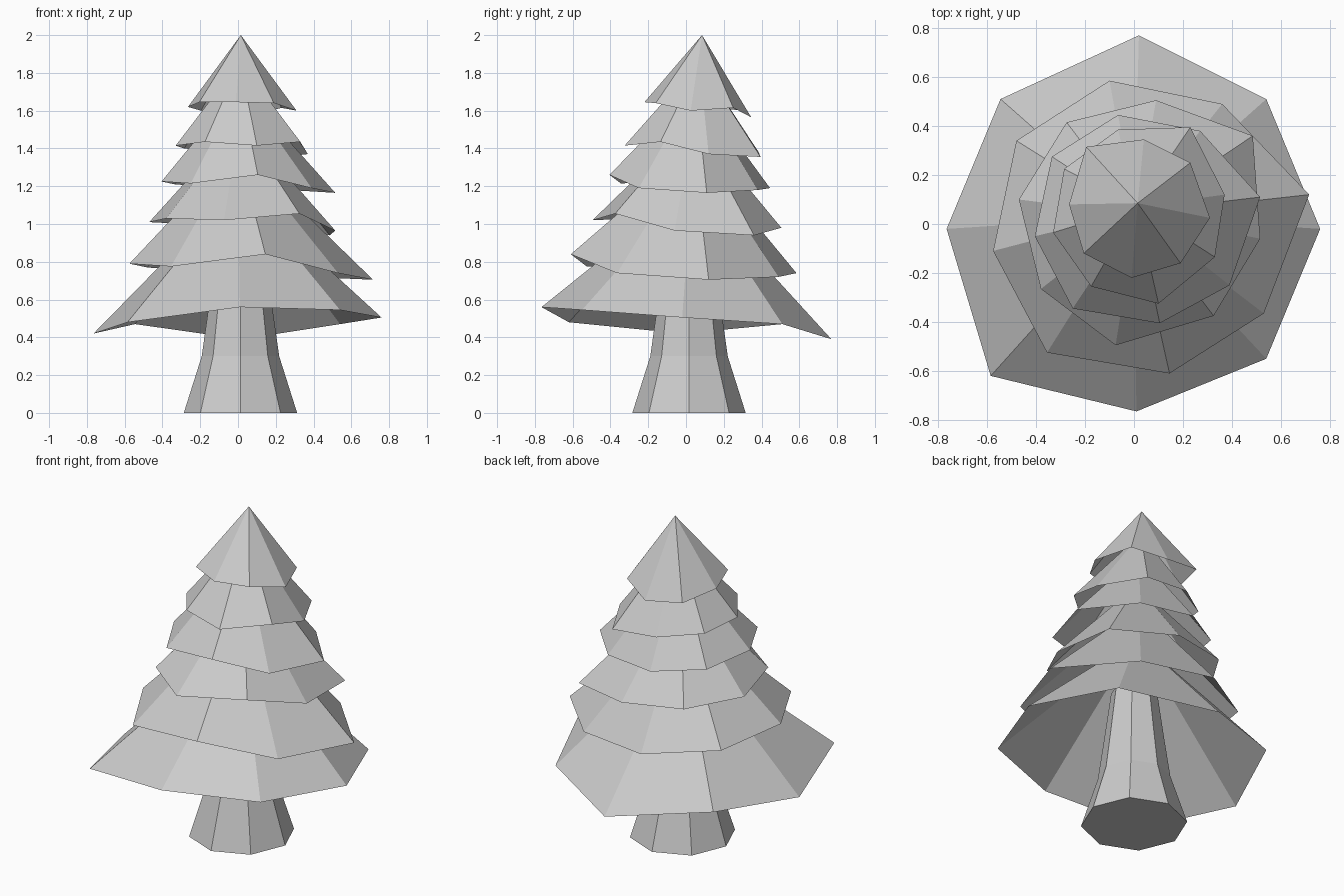
import bpy, bmesh, math

grey = bpy.data.materials.new("plain grey")
grey.diffuse_color = (0.6, 0.6, 0.6, 1)


def finish(bm, name):
    me = bpy.data.meshes.new(name)
    bm.to_mesh(me)
    bm.free()
    me.materials.append(grey)
    bpy.context.collection.objects.link(bpy.data.objects.new(name, me))


def tier(name, apex, rim):
    """Open, uneven eight-sided cone; rim runs clockwise from the back."""
    bm = bmesh.new()
    top = bm.verts.new(apex)
    ring = [bm.verts.new(p) for p in rim]
    for i, v in enumerate(ring):
        bm.faces.new((top, ring[(i + 1) % len(ring)], v))
    finish(bm, name)


# Trunk: flared eight-sided column
bm = bmesh.new()
rings = []
for z, r in ((0, 0.3), (0.3, 0.205), (0.55, 0.17), (0.85, 0.13)):
    rings.append([bm.verts.new((0.013 + r * math.cos(i * math.pi / 4),
                                0.016 + r * math.sin(i * math.pi / 4), z)) for i in range(8)])
for a, b in zip(rings, rings[1:]):
    for i in range(8):
        j = (i + 1) % 8
        bm.faces.new((a[i], a[j], b[j], b[i]))
bm.faces.new(rings[0][::-1])
bm.faces.new(rings[-1])
finish(bm, "trunk")

# Branch tiers, from the lowest to the tip
tier("branch_tier_1", (0.0, 0.03, 1.2), [
    (0.02, 0.77, 0.39), (0.54, 0.51, 0.47), (0.76, -0.02, 0.505), (0.54, -0.55, 0.545),
    (0.01, -0.765, 0.56), (-0.585, -0.62, 0.48), (-0.765, -0.02, 0.42), (-0.545, 0.51, 0.47)])
tier("branch_tier_2", (0.0, 0.04, 1.4), [
    (-0.1, 0.585, 0.74), (0.36, 0.49, 0.72), (0.715, 0.12, 0.705), (0.53, -0.365, 0.74),
    (0.145, -0.61, 0.84), (-0.355, -0.525, 0.775), (-0.575, -0.11, 0.79), (-0.48, 0.34, 0.77)])
tier("branch_tier_3", (0.01, 0.04, 1.54), [
    (0.09, 0.505, 0.98), (0.485, 0.36, 0.94), (0.515, -0.06, 0.965), (0.325, -0.375, 1.055),
    (-0.075, -0.495, 1.02), (-0.38, -0.265, 1.03), (-0.47, 0.1, 1.01), (-0.275, 0.415, 1.0)])
tier("branch_tier_4", (0.01, 0.05, 1.73), [
    (-0.065, 0.445, 1.19), (0.27, 0.38, 1.18), (0.515, 0.11, 1.165), (0.39, -0.25, 1.19),
    (0.105, -0.405, 1.26), (-0.25, -0.345, 1.215), (-0.405, -0.05, 1.225), (-0.335, 0.275, 1.21)])
tier("branch_tier_5", (0.01, 0.07, 1.86), [
    (-0.065, 0.385, 1.38), (0.23, 0.395, 1.355), (0.37, 0.12, 1.37), (0.33, -0.135, 1.435),
    (0.1, -0.325, 1.415), (-0.175, -0.255, 1.435), (-0.33, -0.035, 1.415), (-0.285, 0.225, 1.4)])
tier("treetop", (0.015, 0.085, 2.0), [
    (0.04, 0.345, 1.565), (0.23, 0.25, 1.615), (0.31, 0.025, 1.6), (0.19, -0.16, 1.64),
    (-0.01, -0.22, 1.645), (-0.205, -0.12, 1.645), (-0.265, 0.08, 1.62), (-0.195, 0.315, 1.6)])
